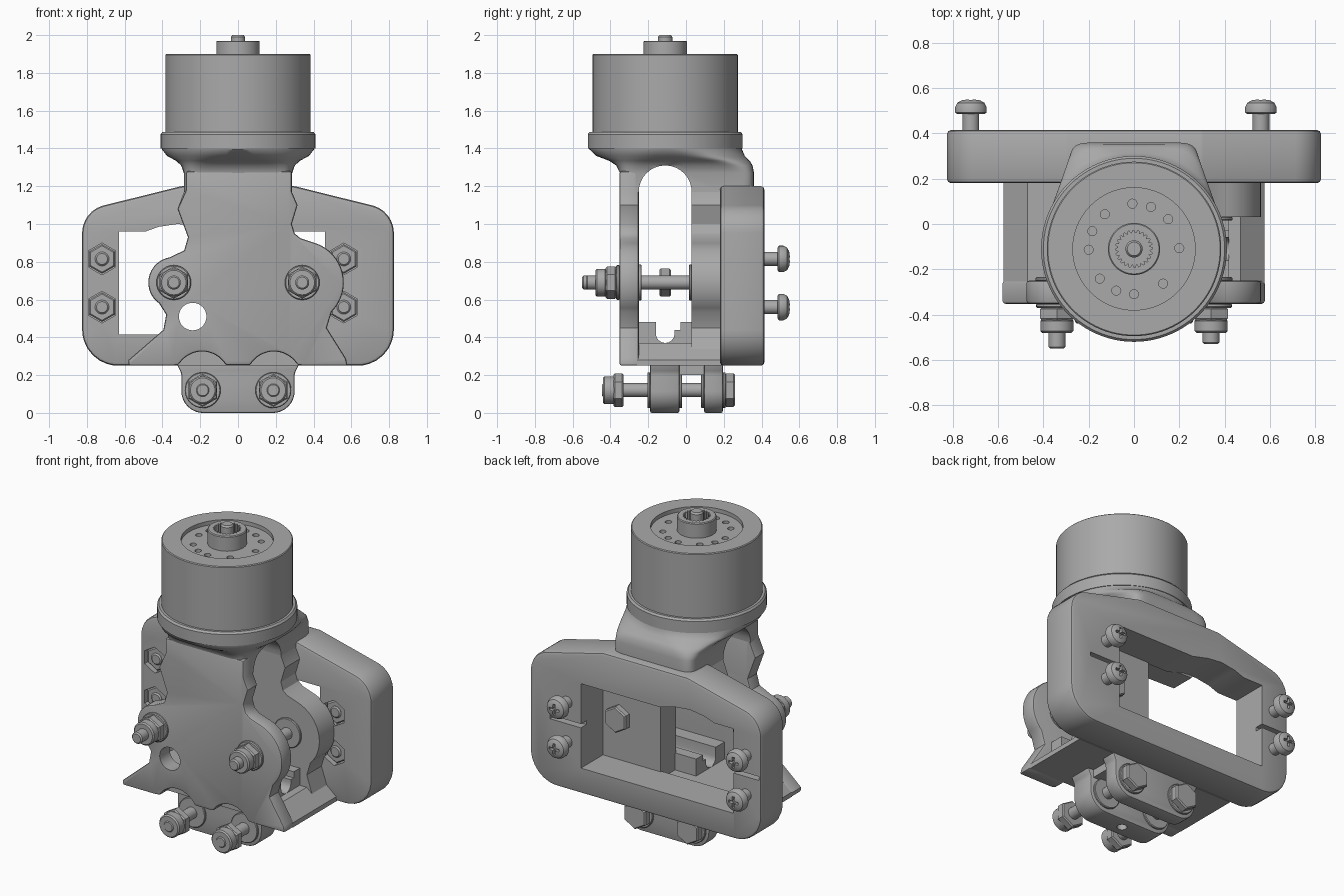
import bpy, bmesh, math
from math import cos, sin, radians, pi
from mathutils import Vector

if "Cube" in bpy.data.objects:
    bpy.data.objects.remove(bpy.data.objects["Cube"])

grey = bpy.data.materials.new("machined_grey")
grey.use_nodes = True
grey.diffuse_color = (0.4, 0.4, 0.4, 1)
grey.node_tree.nodes["Principled BSDF"].inputs["Base Color"].default_value = (0.4, 0.4, 0.4, 1)
parts = []
CY = -0.11  # motor axis position in y


def finish(name, bm):
    bmesh.ops.recalc_face_normals(bm, faces=bm.faces)
    me = bpy.data.meshes.new(name)
    bm.to_mesh(me)
    bm.free()
    me.materials.append(grey)
    ob = bpy.data.objects.new(name, me)
    bpy.context.collection.objects.link(ob)
    parts.append(ob)
    return ob


def rings_to_mesh(name, rings):
    """Skin equal-length closed rings and cap both ends."""
    bm = bmesh.new()
    loops = [[bm.verts.new(p) for p in ring] for ring in rings]
    n = len(loops[0])
    for a, b in zip(loops, loops[1:]):
        for i in range(n):
            j = (i + 1) % n
            bm.faces.new((a[i], a[j], b[j], b[i]))
    bm.faces.new(loops[0][::-1])
    bm.faces.new(loops[-1])
    return finish(name, bm)


def prism(name, pts, axis, a, b):
    put = {"X": lambda u, v, h: (h, u, v), "Y": lambda u, v, h: (u, h, v),
           "Z": lambda u, v, h: (u, v, h)}[axis]
    return rings_to_mesh(name, [[put(u, v, h) for u, v in pts] for h in (a, b)])


def lathe(name, profile, origin, axis="Y", n=32):
    """Turn (radius, height) pairs about an axis through origin."""
    o, rings = Vector(origin), []
    for r, h in profile:
        circle = [(r * sin(2 * pi * i / n), r * cos(2 * pi * i / n)) for i in range(n)]
        rings.append([o + Vector((u, h, v) if axis == "Y" else (u, v, h)) for u, v in circle])
    return rings_to_mesh(name, rings)


def rod(name, r, x, z, y0, y1, n=32):
    c = min(0.008, (y1 - y0) / 4)
    return lathe(name, [(r - c, y0), (r, y0 + c), (r, y1 - c), (r - c, y1)], (x, 0, z), "Y", n)


def box(name, x0, x1, y0, y1, z0, z1):
    return prism(name, [(x0, y0), (x1, y0), (x1, y1), (x0, y1)], "Z", z0, z1)


def arc(cx, cy, r, a0, a1, n=16):
    return [(cx + r * cos(radians(a0 + (a1 - a0) * i / n)),
             cy + r * sin(radians(a0 + (a1 - a0) * i / n))) for i in range(n + 1)]


def rounded(corners, n=8):
    """Polygon from (u, v, radius) corners with each corner filleted."""
    out = []
    for i, (u, v, r) in enumerate(corners):
        p = Vector((u, v))
        if not r:
            out.append((u, v))
            continue
        q = Vector(corners[i - 1][:2]) - p
        s = Vector(corners[(i + 1) % len(corners)][:2]) - p
        half = q.angle(s) / 2
        d = r / math.tan(half)
        a, b = p + q.normalized() * d, p + s.normalized() * d
        c = p + (q.normalized() + s.normalized()).normalized() * (r / sin(half))
        for k in range(n + 1):
            w = (a - c).lerp(b - c, k / n).normalized() * r
            out.append(tuple(c + w))
    return out


def apply(ob, mod):
    bpy.context.view_layer.objects.active = ob
    bpy.ops.object.modifier_apply(modifier=mod.name)


def bevel(ob, width, segments=2):
    m = ob.modifiers.new("edge", "BEVEL")
    m.width, m.segments, m.limit_method, m.angle_limit = width, segments, "ANGLE", radians(50)
    apply(ob, m)


def cut(ob, *cutters):
    for c in cutters:
        m = ob.modifiers.new("cut", "BOOLEAN")
        m.operation, m.object, m.solver = "DIFFERENCE", c, "EXACT"
        apply(ob, m)
        parts.remove(c)
        bpy.data.objects.remove(c)


# Motor can, collar, recessed face and toothed boss
motor = lathe("motor_body", [(0.3, 1.395), (0.41, 1.4), (0.41, 1.475), (0.4, 1.487), (0.385, 1.487),
              (0.385, 1.895), (0.38, 1.9), (0.27, 1.9), (0.27, 1.875), (0.115, 1.875),
              (0.115, 1.965), (0.11, 1.97)], (0, CY, 0), "Z", 96)
teeth = [((0.082 if i % 4 < 2 else 0.07) * cos(2 * pi * i / 96),
          CY + (0.082 if i % 4 < 2 else 0.07) * sin(2 * pi * i / 96)) for i in range(96)]
cut(motor, prism("tooth_cutter", teeth, "Z", 1.89, 2.1))
for a in (92, 68, 41, 1, 310, 270, 247, 221, 181, 157, 130):
    spot = (0.2 * cos(radians(a)), CY + 0.2 * sin(radians(a)), 0)
    cut(motor, lathe("hole_cutter", [(0.02, 1.84), (0.02, 1.89)], spot, "Z", 16))
lathe("motor_shaft", [(0.038, 1.88), (0.038, 1.99), (0.03, 2.0)], (0, CY, 0), "Z")

# Neck blending from the round collar to a square block, with an arch through it
rings = []
for z, t in ((1.41, 0), (1.395, 0.02), (1.36, 0.25), (1.335, 0.65), (1.31, 0.88), (1.27, 1), (1.17, 1)):
    ring = []
    for i in range(96):
        c, s = cos(2 * pi * i / 96), sin(2 * pi * i / 96)
        square = Vector((0.287 * math.copysign(abs(c) ** 0.2, c),
                         0.005 + 0.355 * math.copysign(abs(s) ** 0.2, s), z))
        ring.append(Vector((0.405 * c, CY + 0.405 * s, z)).lerp(square, t))
    rings.append(ring)
neck = rings_to_mesh("neck", rings)
cut(neck, prism("arch_cutter", [(-0.25, 1.0), (0.03, 1.0)] + arc(CY, 1.17, 0.14, 0, 180), "X", -1, 1))

# Front plate with waisted sides, two lobes and a scalloped foot
lobe = arc(0.34, 0.69, 0.22, -45, 72)
waist = [(0.33, 0.925), (0.3, 0.95), (0.285, 1.0), (0.315, 1.1), (0.285, 1.17)]
plate = prism("front_plate", [(-0.58, 0.25), (-0.35, 0.25)] + arc(-0.19, 0.18, 0.145, 150, 30)
              + arc(0.19, 0.18, 0.145, 150, 30) + [(0.35, 0.25), (0.58, 0.25), (0.57, 0.29), (0.47, 0.45)]
              + lobe + waist + [(0.285, 1.28), (-0.275, 1.28), (-0.275, 1.18), (-0.32, 1.08),
              (-0.265, 0.93), (-0.285, 0.86)] + arc(-0.34, 0.69, 0.135, 100, 235)
              + [(-0.38, 0.52), (-0.395, 0.44), (-0.58, 0.28)], "Y", -0.352, -0.25)
bevel(plate, 0.012)
cut(plate, rod("hole_cutter", 0.073, -0.24, 0.51, -0.5, 0))

# Rear plate carrying the single large lobe
rear = prism("rear_plate", [(0.05, 0.3), (0.52, 0.3), (0.47, 0.45)] + lobe + waist
             + [(0.285, 1.2), (-0.275, 1.2), (-0.32, 1.08), (-0.28, 0.98), (0.05, 0.97)], "Y", 0.03, 0.19)

# Floor joining the plates, and the saddle standing on it
prism("floor", [(-0.575, 0.25), (0.575, 0.25), (0.575, 0.28), (0.47, 0.37), (-0.47, 0.37),
                (-0.575, 0.28)], "Y", -0.26, 0.19)
prism("saddle", [(-0.26, 0.36), (0.04, 0.36), (0.04, 0.48), (-0.03, 0.48), (-0.03, 0.44), (-0.06, 0.44)]
      + arc(-0.11, 0.42, 0.05, 0, -180, 8) + [(-0.16, 0.48), (-0.26, 0.48)], "X", -0.1, 0.42)

# Mounting frame with window, hex pockets and clamp slots
frame = prism("mounting_frame", rounded([(-0.825, 0.25, 0.19), (0.825, 0.25, 0.19), (0.825, 1.07, 0.15),
              (0.3, 1.2, 0.05), (-0.3, 1.2, 0.05), (-0.825, 1.07, 0.15)]), "Y", 0.18, 0.415)
bevel(frame, 0.018)
cut(frame, prism("window_cutter", [(-0.63, 0.415), (0.46, 0.415), (0.46, 0.96), (-0.1, 0.96),
                 (-0.22, 0.99), (-0.32, 1.0), (-0.42, 0.985), (-0.49, 0.96), (-0.63, 0.96)], "Y", 0, 0.6),
    box("slot_cutter", 0.4, 0.68, 0.36, 0.5, 0.675, 0.7),
    box("slot_cutter", -0.81, -0.6, 0.36, 0.5, 0.675, 0.7))

# Frame screws: domed cross-recess heads behind, shanks ending in hex pockets
for side, x in (("right", -0.72), ("left", 0.56)):
    for level, z in (("lower", 0.56), ("upper", 0.815)):
        tag = side + "_" + level
        cut(frame, lathe("pocket_cutter", [(0.084, 0.1), (0.084, 0.24)], (x, 0, z), "Y", 6))
        rod("screw_nut_" + tag, 0.078, x, z, 0.2, 0.26, 6)
        rod("screw_shank_" + tag, 0.037, x, z, 0.19, 0.5)
        head = lathe("screw_head_" + tag, [(0.06, 0.485), (0.07, 0.492), (0.07, 0.515), (0.06, 0.535),
                     (0.04, 0.546), (0.015, 0.55)], (x, 0, z))
        cut(head, box("cross_cutter", x - 0.035, x + 0.035, 0.525, 0.6, z - 0.008, z + 0.008),
            box("cross_cutter", x - 0.008, x + 0.008, 0.525, 0.6, z - 0.035, z + 0.035))


def lock_nut(tag, x, z, y):
    """Washer, hex and round collar stacked forward from y."""
    rod("washer_" + tag, 0.092, x, z, y - 0.02, y)
    rod("nut_hex_" + tag, 0.086, x, z, y - 0.075, y - 0.018, 6)
    rod("nut_collar_" + tag, 0.073, x, z, y - 0.13, y - 0.07)


# Pivot bolts through the plates
for tag, x, tip, end in (("right", -0.34, -0.55, -0.1), ("left", 0.34, -0.53, 0.2)):
    lock_nut("pivot_" + tag, x, 0.69, -0.35)
    rod("pivot_bolt_" + tag, 0.037, x, 0.69, tip, end)
    rod("pivot_inner_washer_" + tag, 0.095, x, 0.69, -0.252, -0.235)
rod("pivot_head_right", 0.075, -0.34, 0.69, -0.14, -0.08, 6)
rod("pivot_head_left", 0.085, 0.34, 0.69, 0.188, 0.24, 6)
rod("pivot_rear_washer", 0.095, 0.34, 0.69, 0.015, 0.032)

# Lower clevis lugs, their web and cross bolts
lug = rounded([(-0.33, 0.27, 0), (-0.3, 0.21, 0.06), (-0.3, 0, 0.115),
               (0.3, 0, 0.115), (0.3, 0.21, 0.06), (0.33, 0.27, 0)])
front_lug = prism("front_lug", lug, "Y", -0.19, -0.035)
rear_lug = prism("rear_lug", lug, "Y", 0.095, 0.195)
bevel(front_lug, 0.01)
bevel(rear_lug, 0.01)
cut(front_lug, lathe("drain_cutter", [(0.03, -0.1), (0.03, 0.1)], (0, CY, 0), "Z", 24))
box("lug_web", -0.28, 0.28, -0.05, 0.11, 0.2, 0.27)
for tag, x in (("right", -0.187), ("left", 0.187)):
    rod("clevis_bolt_" + tag, 0.037, x, 0.12, -0.445, 0.21)
    rod("clevis_nut_collar_" + tag, 0.073, x, 0.12, -0.44, -0.37)
    rod("clevis_nut_hex_" + tag, 0.088, x, 0.12, -0.385, -0.33, 6)
    rod("clevis_head_" + tag, 0.088, x, 0.12, 0.205, 0.26, 6)
    for k, y in enumerate((-0.205, -0.037, 0.08, 0.193)):
        rod("clevis_washer_%s_%d" % (tag, k), 0.095, x, 0.12, y, y + 0.017)

bpy.ops.object.select_all(action="DESELECT")
for ob in parts:
    ob.select_set(True)
bpy.context.view_layer.objects.active = parts[0]
bpy.ops.object.shade_smooth_by_angle(angle=radians(32))
